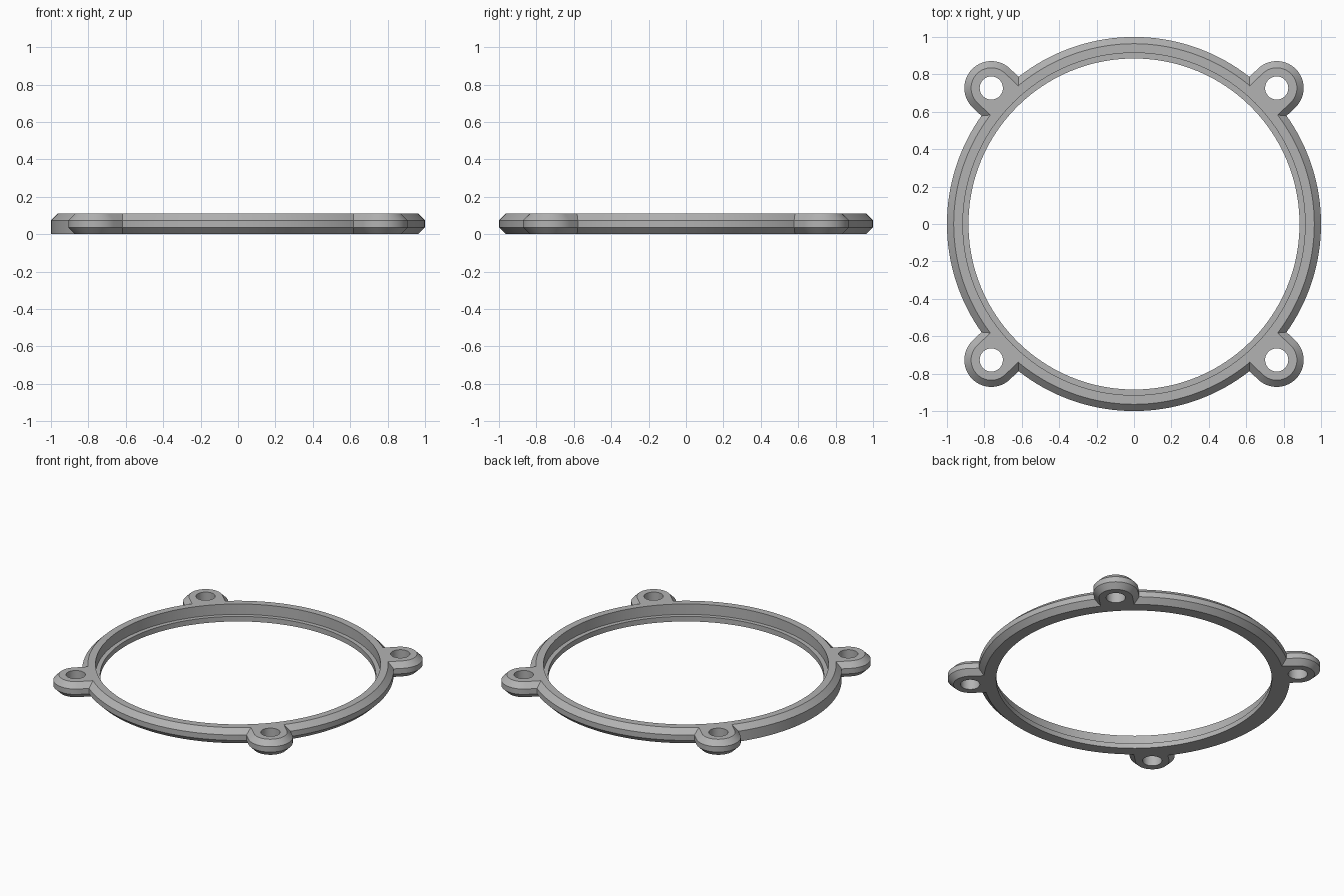
import bpy, bmesh, math
from mathutils import Vector

if "Cube" in bpy.data.objects:
    bpy.data.objects.remove(bpy.data.objects["Cube"])

H = 0.11           # total height
C = 0.036          # chamfer size
SEG = 160          # ring segments
LUG_X, LUG_Y = 0.763, 0.727
LUG_R, HOLE_R = 0.144, 0.062
LUG_ANGLE = math.atan2(LUG_Y, LUG_X)

grey = bpy.data.materials.new("grey")
grey.diffuse_color = (0.45, 0.45, 0.45, 1)
grey.use_nodes = True
grey.node_tree.nodes["Principled BSDF"].inputs["Base Color"].default_value = grey.diffuse_color


def loft(name, loops, closed):
    """Skin a list of equal-length vertex loops; closed joins last to first."""
    bm = bmesh.new()
    rows = [[bm.verts.new(p) for p in loop] for loop in loops]
    n = len(rows[0])
    for i in range(len(rows) if closed else len(rows) - 1):
        a, b = rows[i], rows[(i + 1) % len(rows)]
        for j in range(n):
            k = (j + 1) % n
            bm.faces.new((a[j], a[k], b[k], b[j]))
    if not closed:
        bm.faces.new(rows[0])
        bm.faces.new(rows[-1])
    bmesh.ops.recalc_face_normals(bm, faces=bm.faces[:])
    mesh = bpy.data.meshes.new(name)
    bm.to_mesh(mesh)
    bm.free()
    mesh.materials.append(grey)
    obj = bpy.data.objects.new(name, mesh)
    bpy.context.collection.objects.link(obj)
    return obj


def apply_boolean(target, tool, operation):
    mod = target.modifiers.new(operation, 'BOOLEAN')
    mod.operation, mod.solver, mod.object = operation, 'EXACT', tool
    bpy.context.view_layer.objects.active = target
    bpy.ops.object.modifier_apply(modifier=mod.name)
    bpy.data.objects.remove(tool)


# Ring with a stepped bore; the left sector has no lower chamfer
ring_loops = []
for i in range(SEG):
    a = 2 * math.pi * i / SEG
    left = abs(a - math.pi) < LUG_ANGLE
    foot = 1.0 if left else 1 - C
    profile = [(0.885, 0), (foot, 0), (1, C), (1, H - C), (1 - C, H),
               (0.915, H), (0.915, 0.036), (0.885, 0.036)]
    ring_loops.append([(r * math.cos(a), r * math.sin(a), z) for r, z in profile])
ring = loft("mounting_ring", ring_loops, True)


def lug_outline(r, z, centre, axis):
    """Half-round tab outline whose straight sides run back into the ring."""
    side = Vector((-axis.y, axis.x, 0))
    root = axis * 0.93
    pts = [root - side * r]
    for i in range(33):
        t = -math.pi / 2 + math.pi * i / 32
        pts.append(centre + axis * r * math.cos(t) + side * r * math.sin(t))
    pts.append(root + side * r)
    return [p + Vector((0, 0, z)) for p in pts]


# Four chamfered screw lugs, joined to the ring and drilled through
for sx in (-1, 1):
    for sy in (-1, 1):
        centre = Vector((sx * LUG_X, sy * LUG_Y, 0))
        axis = centre.normalized()
        layers = [(LUG_R - C, 0), (LUG_R, C), (LUG_R, H - C), (LUG_R - C, H)]
        lug = loft("lug", [lug_outline(r, z, centre, axis) for r, z in layers], False)
        apply_boolean(ring, lug, 'UNION')
        circle = [(centre.x + HOLE_R * math.cos(math.tau * i / 40),
                   centre.y + HOLE_R * math.sin(math.tau * i / 40)) for i in range(40)]
        drill = loft("drill", [[(x, y, z) for x, y in circle] for z in (-0.1, 0.3)], False)
        apply_boolean(ring, drill, 'DIFFERENCE')

ring.select_set(True)
bpy.context.view_layer.objects.active = ring
bpy.ops.object.shade_smooth_by_angle(angle=math.radians(25))
